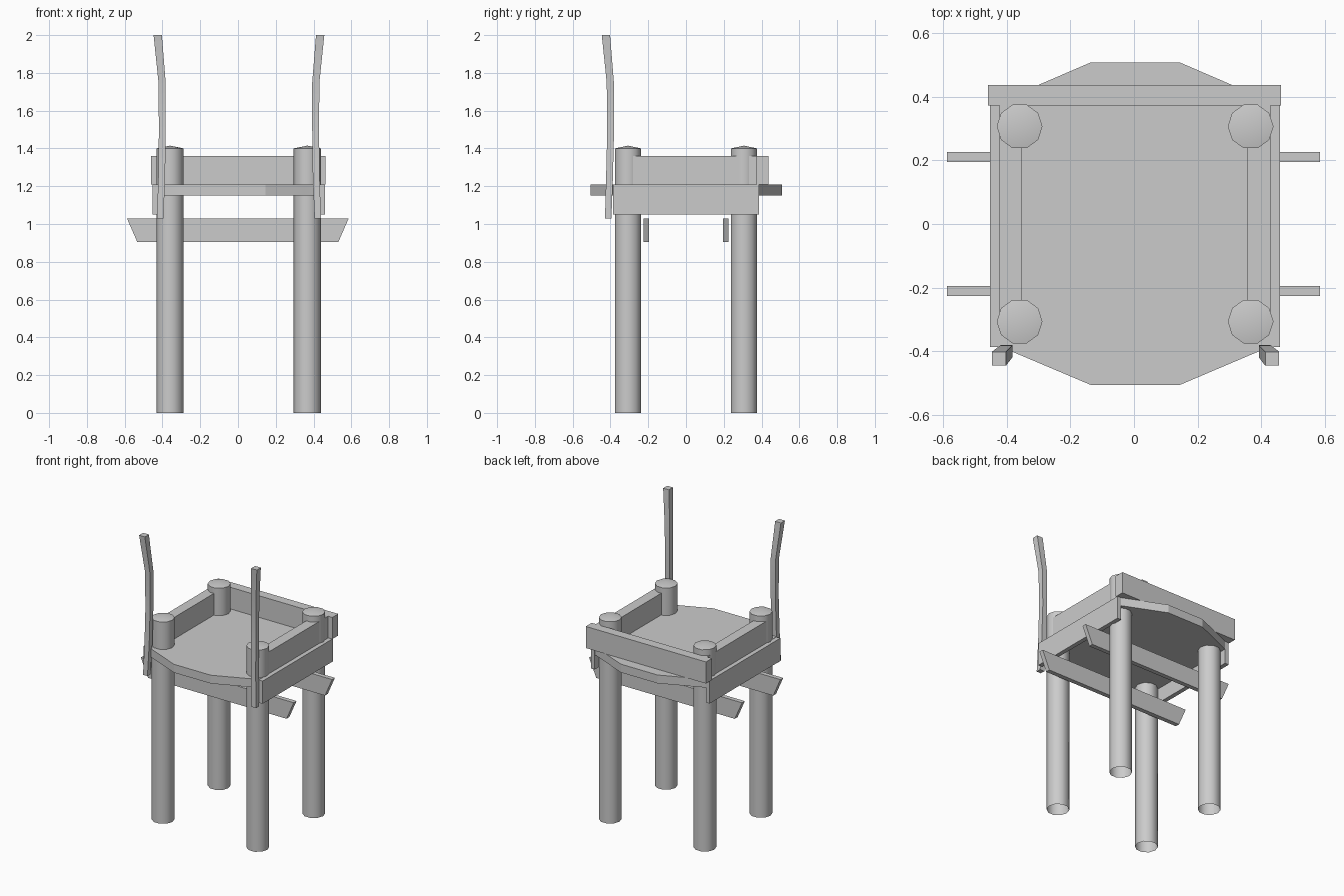
import bpy, bmesh, math
from mathutils import Vector, Matrix

if "Cube" in bpy.data.objects:
    bpy.data.objects.remove(bpy.data.objects["Cube"])


def finish(bm, name, smooth=False):
    bmesh.ops.remove_doubles(bm, verts=bm.verts, dist=1e-5)
    bmesh.ops.recalc_face_normals(bm, faces=bm.faces)
    mesh = bpy.data.meshes.new(name)
    bm.to_mesh(mesh)
    bm.free()
    obj = bpy.data.objects.new(name, mesh)
    bpy.context.collection.objects.link(obj)
    if smooth:
        bpy.ops.object.select_all(action='DESELECT')
        obj.select_set(True)
        bpy.context.view_layer.objects.active = obj
        bpy.ops.object.shade_smooth_by_angle(angle=math.radians(40))
    return obj


def prism(name, outline, depth):
    """Extrude a flat outline along a depth vector."""
    bm = bmesh.new()
    face = bm.faces.new([bm.verts.new(p) for p in outline])
    ext = bmesh.ops.extrude_face_region(bm, geom=[face], use_keep_orig=True)
    verts = [g for g in ext['geom'] if isinstance(g, bmesh.types.BMVert)]
    bmesh.ops.translate(bm, verts=verts, vec=depth)
    return finish(bm, name)


def box(name, x0, x1, y0, y1, z0, z1):
    return prism(name, [(x0, y0, z0), (x1, y0, z0), (x1, y1, z0), (x0, y1, z0)],
                 (0, 0, z1 - z0))


def post(name, x, y, r=0.072):
    """Ten-sided round post, shallow pointed top, open foot."""
    bm = bmesh.new()
    vs = [bm.verts.new(p) for p in ((0, 0, 1.415), (r, 0, 1.40), (r, 0, 0))]
    es = [bm.edges.new(vs[i:i + 2]) for i in range(2)]
    bmesh.ops.spin(bm, geom=vs + es, cent=(0, 0, 0), axis=(0, 0, 1),
                   angle=math.tau, steps=10)
    bmesh.ops.translate(bm, verts=bm.verts, vec=(x, y, 0))
    return finish(bm, name, True)


def upright(name, side, shift):
    """Slim bent pole: square rings lofted along (x, y, z, half width)."""
    path = [(0.413, -0.412, 1.03, 0.017), (0.405, -0.405, 1.25, 0.018),
            (0.402, -0.399, 1.5, 0.018), (0.403, -0.401, 1.75, 0.019),
            (0.426, -0.424, 2.0, 0.022)]
    bm = bmesh.new()
    rings = []
    for x, y, z, h in path:
        rings.append([bm.verts.new((side * x + shift + a * h, y + b * h, z))
                      for a, b in ((-1, -1), (1, -1), (1, 1), (-1, 1))])
    for lo, hi in zip(rings, rings[1:]):
        for i in range(4):
            j = (i + 1) % 4
            bm.faces.new((lo[i], lo[j], hi[j], hi[i]))
    bm.faces.new(rings[0])
    bm.faces.new(rings[-1])
    return finish(bm, name, True)


# Four corner posts
for label, x in (("left", -0.36), ("right", 0.367)):
    for end, y in (("front", -0.307), ("back", 0.307)):
        post(f"{end}_{label}_post", x, y)

# Platform with tapered front and back
half = [(0.43, -0.385), (0.43, 0.385), (0.145, 0.508)]
pts = half + [(-0.137, 0.508), (-0.423, 0.385), (-0.423, -0.385),
              (-0.137, -0.506), (0.145, -0.506)]
prism("platform", [(x, y, 1.152) for x, y in pts], (0, 0, 0.058))

# Skirt boards under the rails
box("left_skirt_board", -0.453, -0.423, -0.387, 0.387, 1.05, 1.208)
box("right_skirt_board", 0.43, 0.46, -0.387, 0.387, 1.05, 1.208)

# Upper rails between the posts, and the wide back rail
box("left_upper_rail", -0.423, -0.352, -0.307, 0.375, 1.21, 1.36)
box("right_upper_rail", 0.357, 0.43, -0.307, 0.375, 1.21, 1.36)
box("back_rail", -0.46, 0.463, 0.373, 0.438, 1.21, 1.36)

# Cross beams with slanted ends
for name, y in (("front_cross_beam", -0.226), ("back_cross_beam", 0.195)):
    prism(name, [(-0.588, y, 1.03), (-0.533, y, 0.904),
                 (0.531, y, 0.904), (0.586, y, 1.03)], (0, 0.031, 0))

# Bent front poles
upright("left_pole", -1, 0.001)
upright("right_pole", 1, 0.009)
